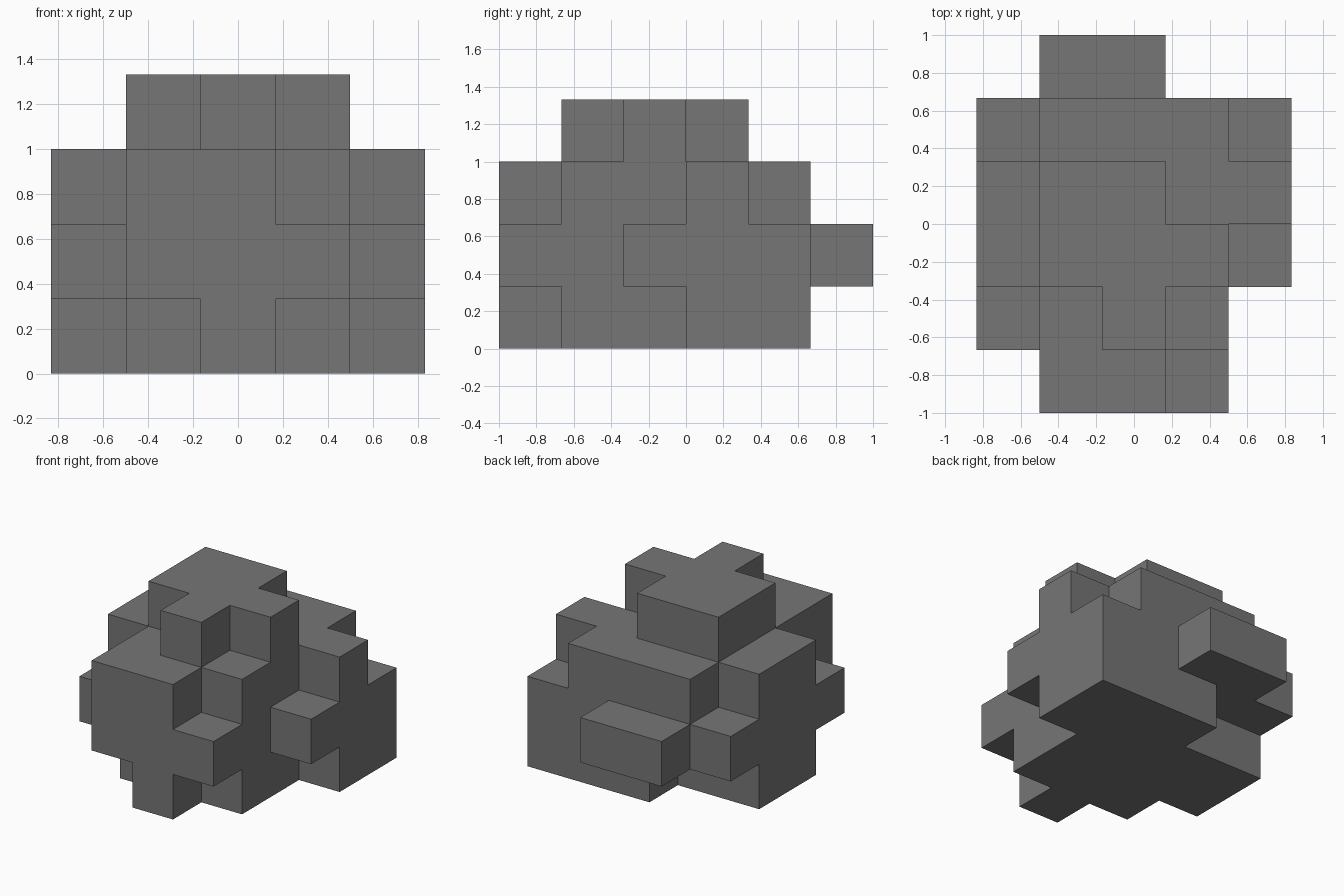
import bpy
import bmesh
import math
from mathutils import Vector

cube = bpy.data.objects.get("Cube")
if cube:
    bpy.data.objects.remove(cube, do_unlink=True)

CELL = 1 / 3
ORIGIN = Vector((-2.5 * CELL, -3 * CELL, 0))

# Plan of each layer, bottom to top; rows run from back to front, columns along +x
LAYERS = {
    "base_layer": [".....", "..###", "#####", "####.", ".###.", "..#.."],
    "middle_layer": [".##..", "#####", "#####", "#####", "####.", ".###."],
    "upper_layer": [".....", ".###.", "#####", "####.", ".###.", ".##.."],
    "top_cap": [".....", ".....", ".##..", ".###.", "..#..", "....."],
}

grey = bpy.data.materials.new("stone_grey")
grey.use_nodes = True
colour = (0.18, 0.18, 0.18, 1)
grey.diffuse_color = colour
grey.node_tree.nodes["Principled BSDF"].inputs["Base Color"].default_value = colour

# Filled block positions
blocks = {
    (x, y, z)
    for z, plan in enumerate(LAYERS.values())
    for y, row in enumerate(reversed(plan))
    for x, mark in enumerate(row)
    if mark == "#"
}


def add_side(bm, block, axis, sign):
    """Add one outward square of a block."""
    centre = Vector(block) + Vector((0.5, 0.5, 0.5))
    normal, u, v = Vector(), Vector(), Vector()
    normal[axis] = sign / 2
    u[(axis + 1) % 3] = 0.5
    v[(axis + 2) % 3] = sign / 2
    corners = [-u - v, u - v, u + v, v - u]
    bm.faces.new([bm.verts.new(ORIGIN + (centre + normal + c) * CELL) for c in corners])


def build_layer(name, level):
    """Make the outer skin of one layer, merging flat neighbours."""
    bm = bmesh.new()
    for block in sorted(b for b in blocks if b[2] == level):
        for axis in range(3):
            for sign in (-1, 1):
                neighbour = list(block)
                neighbour[axis] += sign
                if tuple(neighbour) not in blocks:
                    add_side(bm, block, axis, sign)
    bmesh.ops.remove_doubles(bm, verts=bm.verts[:], dist=0.001)
    bmesh.ops.dissolve_limit(bm, angle_limit=math.radians(1),
                             verts=bm.verts[:], edges=bm.edges[:])
    mesh = bpy.data.meshes.new(name)
    bm.to_mesh(mesh)
    bm.free()
    mesh.materials.append(grey)
    bpy.context.collection.objects.link(bpy.data.objects.new(name, mesh))


for level, name in enumerate(LAYERS):
    build_layer(name, level)
